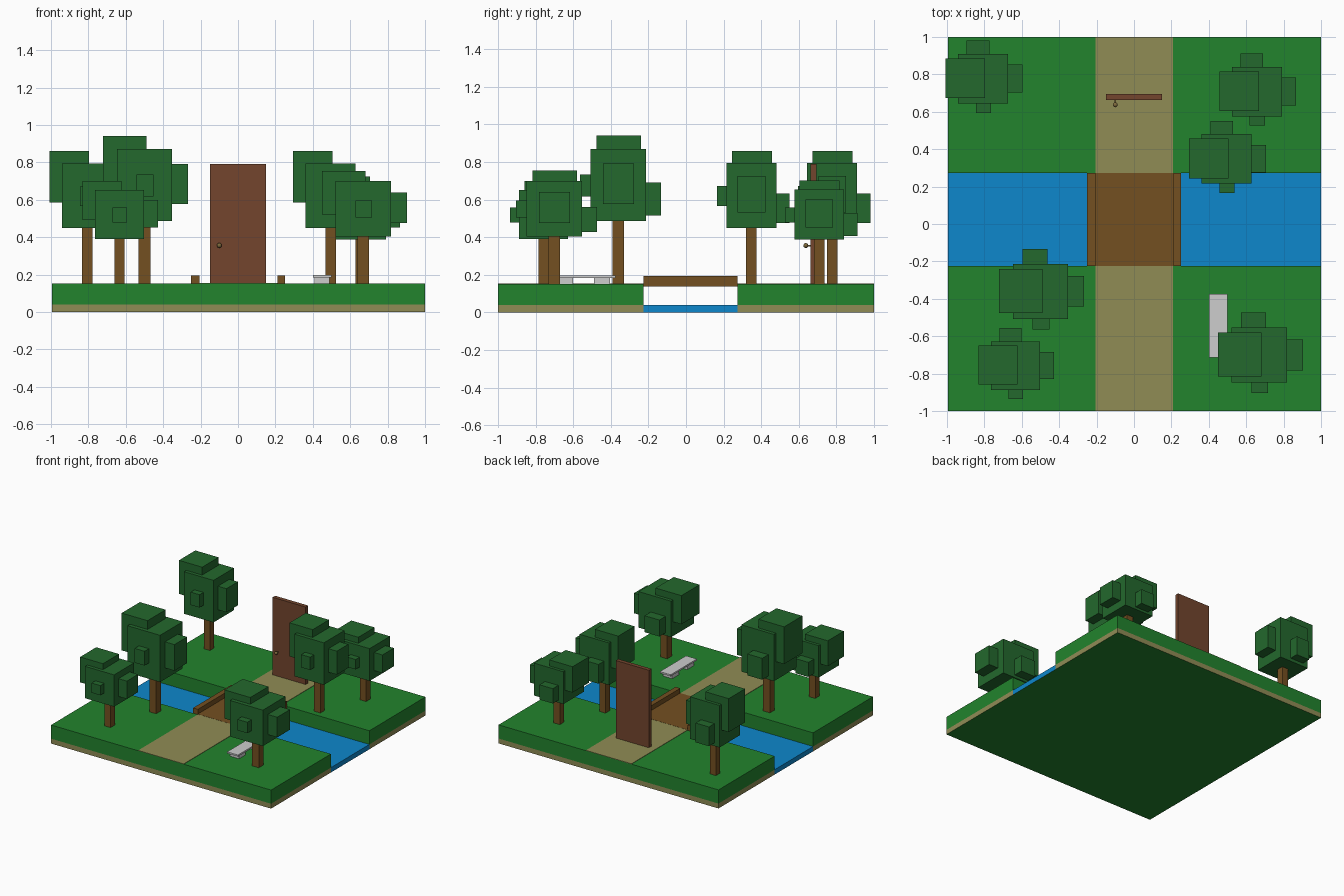
import bpy, bmesh
from mathutils import Matrix, Vector

if "Cube" in bpy.data.objects:
    bpy.data.objects.remove(bpy.data.objects["Cube"])


def material(name, r, g, b):
    lin = [(c / 255 / 12.92) if c < 10 else ((c / 255 + 0.055) / 1.055) ** 2.4 for c in (r, g, b)]
    m = bpy.data.materials.new(name)
    m.diffuse_color = (*lin, 1)
    m.use_nodes = True
    m.node_tree.nodes["Principled BSDF"].inputs["Base Color"].default_value = m.diffuse_color
    return m


GRASS = material("grass green", 34, 131, 45)
SAND = material("sand", 144, 140, 85)
WATER = material("water blue", 13, 135, 204)
WOOD = material("wood brown", 116, 80, 33)
LEAF = material("leaf green", 35, 104, 45)
DOOR = material("door red brown", 115, 69, 45)
STONE = material("bench grey", 205, 205, 205)
BRASS = material("dull brass", 125, 105, 60)


def add_box(bm, lo, hi):
    lo, hi = Vector(lo), Vector(hi)
    mat = Matrix.Translation((lo + hi) / 2) @ Matrix.Diagonal((*(hi - lo), 1))
    bmesh.ops.create_cube(bm, size=1, matrix=mat)


def finish(name, bm, mats):
    me = bpy.data.meshes.new(name)
    bm.to_mesh(me)
    bm.free()
    for m in mats:
        me.materials.append(m)
    ob = bpy.data.objects.new(name, me)
    bpy.context.collection.objects.link(ob)
    return ob


def boxes(name, mat, *pairs, under=None):
    bm = bmesh.new()
    for lo, hi in pairs:
        add_box(bm, lo, hi)
    ob = finish(name, bm, [mat] + ([under] if under else []))
    if under:  # underside gets the second colour
        for p in ob.data.polygons:
            p.material_index = int(p.normal.z < -0.5)
    return ob


X0, X1 = -0.995, 1.0
Y0, Y1 = -0.225, 0.273    # river edges
BED, TOP = 0.04, 0.152    # water level and lawn level

# River and the two banks, each a sand layer under a grass layer
boxes("river", WATER, ((X0, Y0, 0), (X1, Y1, BED)), under=GRASS)
for side, a, b in (("front", -1.0, Y0), ("back", Y1, 1.0)):
    boxes(side + "_sand_layer", SAND, ((X0, a, 0), (X1, b, BED)), under=GRASS)
    boxes(side + "_lawn", GRASS, ((X0, a, BED), (X1, b, TOP)))
    boxes(side + "_path", SAND, ((-0.205, a, TOP - 0.002), (0.208, b, TOP + 0.003)))

# Bridge deck and low rails
boxes("bridge_deck", WOOD, ((-0.25, Y0, 0.137), (0.25, Y1, 0.156)))
for side, a, b in (("left", -0.25, -0.207), ("right", 0.21, 0.252)):
    boxes(side + "_bridge_rail", WOOD, ((a, Y0, 0.137), (b, Y1, 0.195)))

# Free-standing door with knob
boxes("door", DOOR, ((-0.15, 0.662, TOP), (0.15, 0.695, 0.79)))
bm = bmesh.new()
bmesh.ops.create_uvsphere(bm, u_segments=12, v_segments=8, radius=0.013,
                          matrix=Matrix.Translation((-0.1, 0.637, 0.356)))
for f in bm.faces:
    f.smooth = True
add_box(bm, (-0.104, 0.64, 0.352), (-0.096, 0.665, 0.36))
finish("door_knob", bm, [BRASS])

# Bench
boxes("bench_seat", STONE, ((0.402, -0.715, 0.184), (0.5, -0.375, 0.197)))
boxes("bench_legs", STONE,
      ((0.408, -0.686, TOP), (0.49, -0.6, 0.184)),
      ((0.408, -0.49, TOP), (0.49, -0.404, 0.184)))

# Leaf blocks of a unit tree: low and high corners from the crown's base centre
CROWN = [
    ((-0.148, -0.147, 0.0), (0.148, 0.147, 0.295)),     # main
    ((-0.222, -0.115, 0.115), (0.012, 0.12, 0.35)),     # left
    ((0.07, -0.082, 0.07), (0.233, 0.083, 0.235)),      # right
    ((-0.097, 0.09, 0.022), (0.037, 0.226, 0.157)),     # back
    ((-0.043, -0.203, 0.1), (0.047, -0.113, 0.19)),     # front
]


def tree(name, x, y, s, base, stretch):
    w = 0.031 * s
    boxes(name + "_trunk", WOOD, ((x - w, y - w, TOP), (x + w, y + w, base + 0.05)))
    scale, at = Vector((s, s, s * stretch)), Vector((x, y, base))
    boxes(name + "_crown", LEAF, *[(at + Vector(a) * scale, at + Vector(b) * scale)
                                   for a, b in CROWN])


tree("front_left_tree", -0.634, -0.757, 0.885, 0.39, 1.0)
tree("middle_left_tree", -0.5, -0.36, 1.0, 0.487, 1.3)
tree("back_left_tree", -0.807, 0.777, 0.9, 0.45, 1.3)
tree("front_right_tree", 0.67, -0.7, 1.0, 0.405, 1.0)
tree("middle_right_tree", 0.495, 0.348, 0.9, 0.45, 1.3)
tree("back_right_tree", 0.657, 0.708, 0.9, 0.388, 1.0)
